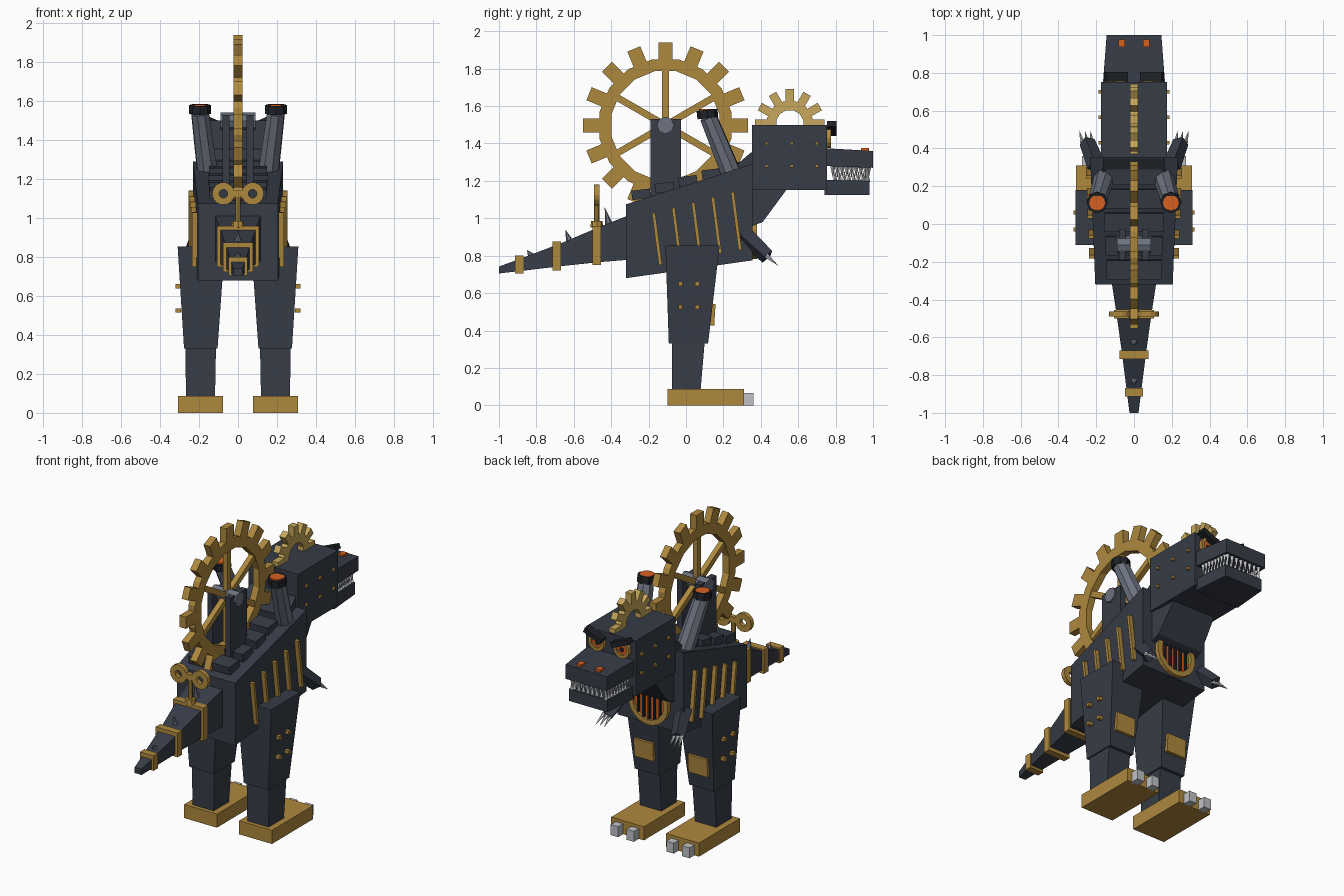
import bpy, bmesh, math
from mathutils import Vector, Matrix, Euler

if "Cube" in bpy.data.objects:
    bpy.data.objects.remove(bpy.data.objects["Cube"])


def material(name, rgb):
    m = bpy.data.materials.new(name)
    m.diffuse_color = (*rgb, 1)
    m.use_nodes = True
    m.node_tree.nodes["Principled BSDF"].inputs["Base Color"].default_value = m.diffuse_color
    return m


IRON = material("dark iron", (0.037, 0.045, 0.063))
BLACK = material("soot black", (0.014, 0.016, 0.021))
BRASS = material("brass", (0.43, 0.25, 0.048))
PALE = material("pale brass", (0.57, 0.39, 0.105))
STEEL = material("steel", (0.15, 0.17, 0.215))
SILVER = material("silver", (0.53, 0.54, 0.57))
GLOW = material("ember orange", (0.67, 0.117, 0.014))


def finish(name, bm, mat):
    bmesh.ops.recalc_face_normals(bm, faces=bm.faces)
    me = bpy.data.meshes.new(name)
    bm.to_mesh(me)
    bm.free()
    me.materials.append(mat)
    ob = bpy.data.objects.new(name, me)
    bpy.context.collection.objects.link(ob)
    return ob


def add_box(bm, c, s, rot=(0, 0, 0)):
    m = Matrix.Translation(c) @ Euler(rot).to_matrix().to_4x4() @ Matrix.Diagonal((*s, 1))
    bmesh.ops.create_cube(bm, size=1, matrix=m)


def box(name, c, s, mat, rot=(0, 0, 0)):
    bm = bmesh.new()
    add_box(bm, c, s, rot)
    return finish(name, bm, mat)


def add_rod(bm, a, b, r1, r2, n):
    a, b = Vector(a), Vector(b)
    m = Matrix.Translation((a + b) / 2) @ (b - a).to_track_quat('Z', 'Y').to_matrix().to_4x4()
    bmesh.ops.create_cone(bm, cap_ends=True, segments=n, radius1=r1, radius2=r2,
                          depth=(b - a).length, matrix=m)


def rod(name, a, b, r1, r2, mat, n=8):
    bm = bmesh.new()
    add_rod(bm, a, b, r1, r2, n)
    return finish(name, bm, mat)


def loft(name, rings, mat):
    """Closed skin through rings of corner points."""
    bm = bmesh.new()
    vs = [[bm.verts.new(p) for p in ring] for ring in rings]
    n = len(vs[0])
    for a, b in zip(vs, vs[1:]):
        for i in range(n):
            j = (i + 1) % n
            bm.faces.new((a[i], a[j], b[j], b[i]))
    bm.faces.new(vs[0])
    bm.faces.new(vs[-1])
    return finish(name, bm, mat)


def slice_y(y, hw, z0, z1):
    return [(-hw, y, z0), (hw, y, z0), (hw, y, z1), (-hw, y, z1)]


def slice_z(z, x0, x1, y0, y1):
    return [(x0, y0, z), (x1, y0, z), (x1, y1, z), (x0, y1, z)]


def add_ring(bm, c, ro, ri, t, n, axis):
    """Flat annulus of thickness t facing along axis x or y."""
    def pt(r, a, d):
        u, v = r * math.sin(a), r * math.cos(a)
        return Vector(c) + Vector((d, u, v) if axis == 'x' else (u, d, v))
    loops = []
    for i in range(n):
        a = math.tau * (i + 0.5) / n
        loops.append([bm.verts.new(pt(r, a, d)) for r, d in
                      ((ro, -t / 2), (ro, t / 2), (ri, t / 2), (ri, -t / 2))])
    for i in range(n):
        p, q = loops[i], loops[(i + 1) % n]
        for k in range(4):
            bm.faces.new((p[k], p[(k + 1) % 4], q[(k + 1) % 4], q[k]))


def gear(name, c, tip, root, hole, t, teeth, tooth_w, spokes, mat):
    bm = bmesh.new()
    add_ring(bm, c, root, hole, t, teeth, 'x')
    for count, r0, r1, w, th in ((teeth, root - 0.02, tip, tooth_w, t),
                                 (spokes, 0.0, hole + 0.02, 0.036, t * 0.75)):
        for i in range(count):
            a = math.tau * i / count
            mid = Vector(c) + Vector((0, math.sin(a), math.cos(a))) * (r0 + r1) / 2
            add_box(bm, mid, (th, w, r1 - r0), (-a, 0, 0))
    return finish(name, bm, mat)


def rivets(name, points, s):
    bm = bmesh.new()
    for p in points:
        add_box(bm, p, (s * 1.3, s, s))
    return finish(name, bm, BRASS)


# Torso, neck and head
loft("torso", [slice_y(-0.32, 0.205, 0.68, 1.075), slice_y(0.355, 0.232, 0.775, 1.29)], IRON)
loft("neck", [[(x, y, z) for x, y, z in ((-.17, .28, .93), (.17, .28, .93), (.17, .24, 1.26), (-.17, .24, 1.26))],
              [(-.16, .41, .98), (.16, .41, .98), (.16, .345, 1.35), (-.16, .345, 1.35)],
              [(-.15, .55, 1.17), (.15, .55, 1.17), (.15, .45, 1.4), (-.15, .45, 1.4)]], IRON)
box("head", (0, .553, 1.325), (.35, .4, .35), IRON)
loft("upper_snout", [slice_y(.74, .165, 1.28, 1.375), slice_y(1.0, .145, 1.27, 1.36)], IRON)
loft("lower_jaw", [slice_y(.74, .155, 1.125, 1.205), slice_y(.98, .135, 1.125, 1.2)], IRON)

# Teeth around the mouth, upper and lower rows
bm = bmesh.new()
for k in range(8):
    y = .785 + k * .025
    for s in (-1, 1):
        x = s * (.143 - .08 * (y - .75))
        add_rod(bm, (x, y, 1.285), (x, y, 1.215), .015, 0, 4)
        add_rod(bm, (x * .95, y + .012, 1.195), (x * .95, y + .012, 1.255), .013, 0, 4)
for k in range(8):
    x = -.115 + k * .033
    add_rod(bm, (x, .975, 1.28), (x, .975, 1.205), .016, 0, 4)
    add_rod(bm, (x * .95, .96, 1.195), (x * .95, .96, 1.255), .014, 0, 4)
finish("teeth", bm, SILVER)

# Torso back plates following the slope
for i in range(5):
    y = -.24 + i * .125
    box("back_plate", (0, y, 1.105 + (y + .32) * .29), (.31 - .01 * abs(i - 2), .1, .05), IRON, (.12, 0, 0))

# Tail with bands and spikes
loft("tail", [slice_y(-.31, .118, .778, 1.015), slice_y(-.46, .095, .766, .955),
              slice_y(-.66, .067, .745, .87), slice_y(-.87, .04, .72, .79),
              slice_y(-1.0, .024, .705, .742)], IRON)
for y, hw, z0, z1 in ((-.477, .107, .75, .96), (-.692, .077, .722, .875), (-.892, .048, .705, .8)):
    box("tail_band", (0, y, (z0 + z1) / 2), (hw * 2, .045, z1 - z0), BRASS)
for y, z, h in ((-.42, .96, .1), (-.63, .87, .07), (-.835, .795, .035)):
    rod("tail_spike", (0, y + .01, z), (0, y - .015, z + h), .022, 0, STEEL, 6)

# Winding key
rod("key_collar", (0, -.477, .95), (0, -.477, .985), .035, .03, BRASS)
rod("key_stem", (0, -.477, .96), (0, -.477, 1.12), .014, .014, BRASS)
bm = bmesh.new()
for s in (-1, 1):
    add_ring(bm, (s * .075, -.477, 1.125), .058, .022, .028, 14, 'y')
add_box(bm, (0, -.477, 1.125), (.06, .028, .035))
finish("key_handle", bm, BRASS)

# Gears, axle and posts
gear("main_gear", (0, -.11, 1.497), .442, .36, .295, .044, 16, .075, 6, BRASS)
gear("crest_gear", (0, .555, 1.505), .185, .125, .075, .042, 12, .045, 0, PALE)
rod("gear_axle", (-.09, -.11, 1.497), (.09, -.11, 1.497), .046, .046, STEEL)

# Furnace grate on the chest
rod("furnace_glow", (0, .34, .92), (0, .362, .92), .115, .115, GLOW, 20)
bm = bmesh.new()
add_ring(bm, (0, .363, .92), .14, .108, .035, 20, 'y')
finish("furnace_ring", bm, BRASS)
for k in range(-2, 3):
    h = 2 * math.sqrt(.11 ** 2 - (k * .038) ** 2)
    box("furnace_bar", (k * .038, .368, .92), (.013, .014, h), BLACK)

# Paired parts
for s, side in ((-1, "left"), (1, "right")):
    box(side + "_gear_post", (s * .062, -.108, 1.3), (.036, .165, .46), IRON)

    # Chimney with cap and embers
    rod(side + "_chimney", (s * .155, .25, 1.22), (s * .195, .12, 1.54), .056, .048, STEEL)
    rod(side + "_chimney_cap", (s * .195, .117, 1.535), (s * .195, .112, 1.58), .056, .056, BLACK)
    rod(side + "_chimney_ember", (s * .195, .112, 1.57), (s * .195, .112, 1.584), .042, .042, GLOW, 12)

    # Eye, pupil, brow and nostril
    bm = bmesh.new()
    add_ring(bm, (s * .088, .762, 1.43), .055, .036, .028, 14, 'y')
    finish(side + "_eye_ring", bm, BRASS)
    rod(side + "_eye", (s * .088, .75, 1.43), (s * .088, .765, 1.43), .04, .04, GLOW, 14)
    rod(side + "_pupil", (s * .085, .76, 1.425), (s * .085, .77, 1.425), .015, .015, BLACK, 8)
    box(side + "_brow", (s * .095, .78, 1.48), (.125, .05, .032), BLACK, (0, -s * .4, 0))
    box(side + "_nostril", (s * .065, .957, 1.365), (.035, .042, .022), GLOW)
    rivets(side + "_head_rivets", [(s * .178, y, z) for y in (.43, .565, .70) for z in (1.28, 1.4)], .017)

    # Slanted ribs
    for i in range(5):
        y = -.155 + i * .106
        top, low = 1.03 + i * .028, .75 + i * .02
        x = .208 + .04 * (y + .32)
        box(side + "_rib", (s * x, y, (top + low) / 2), (.045, .018, top - low), BRASS, (.13, 0, 0))

    # Leg, knee plate and foot
    loft(side + "_thigh", [slice_z(.33, s * .105, s * .277, -.092, .118),
                           slice_z(.855, s * .068, s * .31, -.11, .18)], IRON)
    loft(side + "_shin", [slice_z(.08, s * .118, s * .267, -.075, .078),
                          slice_z(.34, s * .113, s * .27, -.075, .1)], IRON)
    box(side + "_knee_plate", (s * .19, .142, .485), (.135, .025, .115), BRASS, (-.06, 0, 0))
    rivets(side + "_leg_rivets", [(s * x, y, z) for y in (-.03, .06)
                                  for x, z in ((.307, .65), (.307, .525))], .022)
    box(side + "_foot", (s * .193, .105, .043), (.23, .41, .086), BRASS)
    for x in (.14, .25):
        box(side + "_toe_claw", (s * x, .33, .033), (.052, .06, .066), SILVER)

    # Arm and finger claws
    a, b = Vector((s * .2, .31, .91)), Vector((s * .248, .435, .795))
    rod(side + "_arm", a, b, .05, .042, IRON, 4)
    bm = bmesh.new()
    for k in (-1, 0, 1):
        p = b + Vector((k * .024, -.005, .005))
        add_rod(bm, p, p + Vector((s * .012 + k * .006, .065, -.055)), .013, 0, 5)
    finish(side + "_finger_claws", bm, SILVER)
